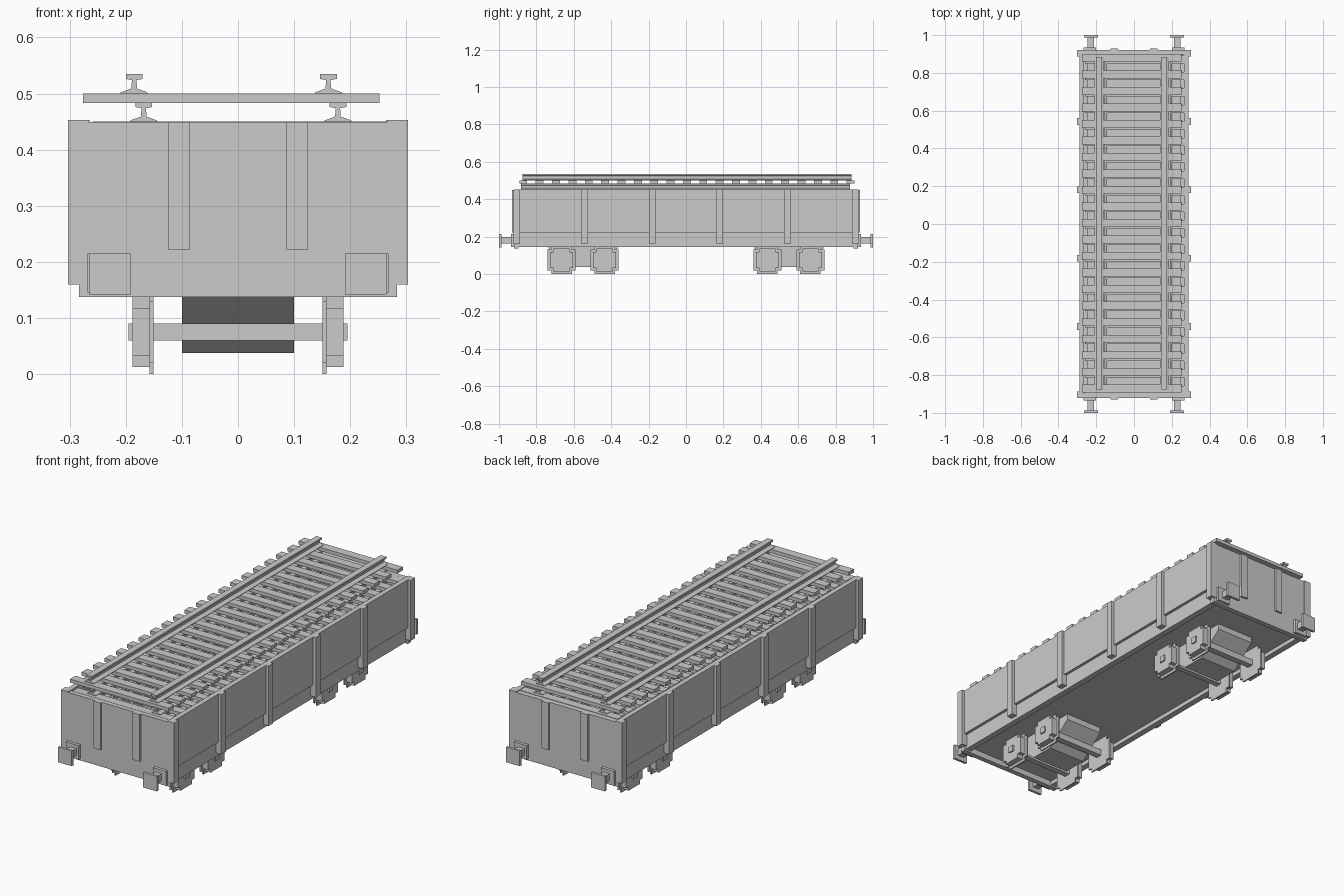
import bpy, bmesh, math
from mathutils import Vector

if "Cube" in bpy.data.objects:
    bpy.data.objects.remove(bpy.data.objects["Cube"])

grey = bpy.data.materials.new("plain grey")
grey.diffuse_color = (0.6, 0.6, 0.6, 1)
grey.use_nodes = True
grey.node_tree.nodes["Principled BSDF"].inputs["Base Color"].default_value = grey.diffuse_color


def finish(name, bm):
    bmesh.ops.recalc_face_normals(bm, faces=bm.faces)
    me = bpy.data.meshes.new(name)
    bm.to_mesh(me)
    bm.free()
    me.materials.append(grey)
    ob = bpy.data.objects.new(name, me)
    bpy.context.collection.objects.link(ob)
    return ob


def add_box(bm, x0, x1, y0, y1, z0, z1):
    vs = bmesh.ops.create_cube(bm, size=1)["verts"]
    for v in vs:
        v.co = Vector(((x0 + x1) / 2 + v.co.x * (x1 - x0),
                       (y0 + y1) / 2 + v.co.y * (y1 - y0),
                       (z0 + z1) / 2 + v.co.z * (z1 - z0)))


def boxes(name, items):
    bm = bmesh.new()
    for b in items:
        add_box(bm, *b)
    return finish(name, bm)


def both(a, b, s):
    """An interval, mirrored when s is -1."""
    return (a, b) if s > 0 else (-b, -a)


def add_prism(bm, pts, a, b, place):
    """Sweep a flat outline from a to b; place(u, v, t) gives the position."""
    f0 = [bm.verts.new(place(u, v, a)) for u, v in pts]
    f1 = [bm.verts.new(place(u, v, b)) for u, v in pts]
    bm.faces.new(f0)
    bm.faces.new(f1[::-1])
    for i in range(len(pts)):
        j = (i + 1) % len(pts)
        bm.faces.new((f0[i], f0[j], f1[j], f1[i]))


SIDES = (1, -1)

# Wagon body: floor, side walls, end walls, lower sills
boxes("floor", [(-0.27, 0.27, -0.91, 0.91, 0.165, 0.185)])
boxes("side_wall", [(*both(0.265, 0.289, s), -0.915, 0.915, 0.22, 0.453) for s in SIDES])
boxes("side_sill", [(*both(0.245, 0.275, s), -0.905, 0.905, 0.145, 0.225) for s in SIDES])
boxes("end_wall", [(-0.283, 0.283, *both(0.895, 0.92, s), 0.137, 0.449) for s in SIDES])

# Upright posts along the sides and at the corners
posts = []
for s in SIDES:
    for y in (-0.543, -0.181, 0.181, 0.543):
        posts.append((*both(0.272, 0.303, s), y - 0.018, y + 0.018, 0.163, 0.453))
    for e in SIDES:
        posts.append((*both(0.266, 0.303, s), *both(0.888, 0.922, e), 0.16, 0.453))
boxes("side_post", posts)
boxes("end_stake", [(*both(0.086, 0.124, s), *both(0.915, 0.93, e), 0.221, 0.449)
                    for s in SIDES for e in SIDES])

# Buffers: base plate, shank and square head
buf = []
for s in SIDES:
    for e in SIDES:
        buf += [(*both(0.2, 0.268, s), *both(0.9, 0.935, e), 0.145, 0.215),
                (*both(0.212, 0.245, s), *both(0.93, 0.99, e), 0.163, 0.197),
                (*both(0.191, 0.265, s), *both(0.987, 1.0, e), 0.142, 0.215)]
boxes("buffer", buf)


# Wheels: stepped crosses for tread and flange, joined by axles
def cross(r, q):
    return [(r, -q), (r, q), (q, q), (q, r), (-q, r), (-q, q),
            (-r, q), (-r, -q), (-q, -q), (-q, -r), (q, -r), (q, -q)]


AXLE_Z = 0.075
BOGIES = (-0.55, 0.55)
bm = bmesh.new()
axles = []
for c in BOGIES:
    for d in (-0.115, 0.115):
        y = c + d
        axles.append((-0.195, 0.195, y - 0.015, y + 0.015, AXLE_Z - 0.015, AXLE_Z + 0.015))
        for s in SIDES:
            put = lambda u, v, t: (s * t, y + u, AXLE_Z + v)
            add_prism(bm, cross(0.062, 0.043), 0.158, 0.188, put)
            add_prism(bm, cross(0.075, 0.055), 0.151, 0.158, put)
finish("wheel", bm)
boxes("axle", axles)

# Bogie frames: blocks narrowing towards the bottom
bm = bmesh.new()
for c in BOGIES:
    add_prism(bm, [(-0.185, 0.137), (-0.06, 0.038), (0.06, 0.038), (0.185, 0.137),
                   (0.185, 0.167), (-0.185, 0.167)],
              -0.1, 0.1, lambda u, v, t: (t, c + u, v))
finish("bogie_frame", bm)

# Load: stacked track panels, each with sleepers and two rails
half = [(0.024, 0), (0.024, 0.002), (0.005, 0.009), (0.004, 0.024), (0.015, 0.026), (0.015, 0.0345)]
rail = half + [(-u, v) for u, v in reversed(half)]
rails, ties = bmesh.new(), []
for cx, cy, z in ((-0.012, 0.005, 0.483), (0.005, -0.003, 0.433),
                  (0.0, 0.005, 0.383), (0.0, -0.003, 0.333)):
    for i in range(21):
        y = cy + (i - 10) * 0.0875
        w = 0.264 if z > 0.42 else 0.255
        ties.append((cx - w, cx + w, y - 0.021, y + 0.021, z, z + 0.017))
    for s in SIDES:
        add_prism(rails, rail, cy - 0.88, cy + 0.88,
                  lambda u, v, t: (cx + s * 0.173 + u, t, z + 0.017 + v))
finish("rail", rails)
boxes("sleeper", ties)
